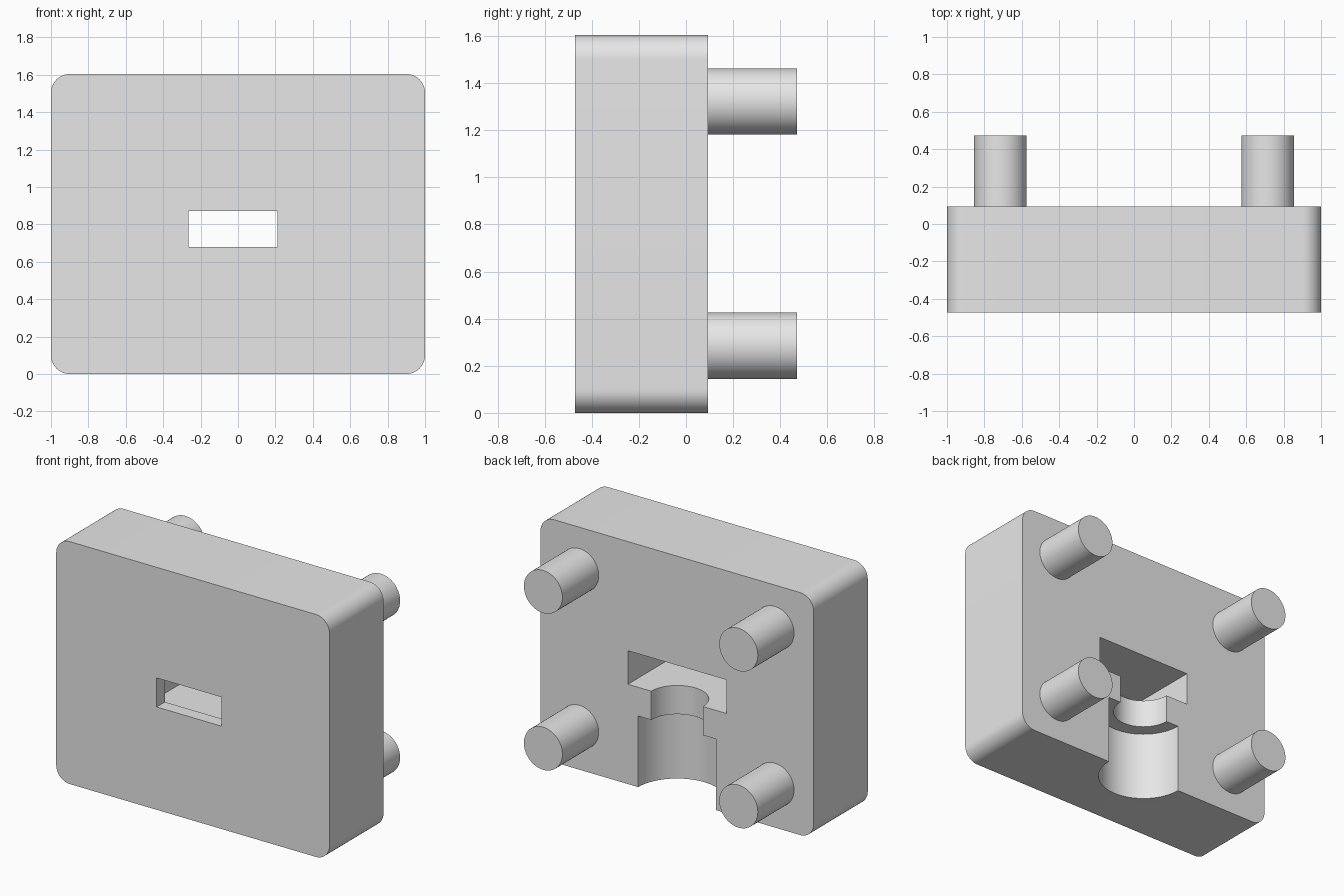
import bpy
import bmesh
from math import radians
from mathutils import Matrix, Vector

if "Cube" in bpy.data.objects:
    bpy.data.objects.remove(bpy.data.objects["Cube"], do_unlink=True)

HEIGHT = 1.604
FRONT, BACK, PEG_END = -0.472, 0.093, 0.472

grey = bpy.data.materials.new("plain grey")
grey.use_nodes = True
grey.diffuse_color = (0.8, 0.8, 0.8, 1)
grey.node_tree.nodes["Principled BSDF"].inputs["Base Color"].default_value = grey.diffuse_color


def make_object(name, bm):
    mesh = bpy.data.meshes.new(name)
    bm.to_mesh(mesh)
    bm.free()
    mesh.materials.append(grey)
    obj = bpy.data.objects.new(name, mesh)
    bpy.context.collection.objects.link(obj)
    return obj


def box(name, low, high, corner=0):
    """Box between two corners, optionally rounding the edges along y."""
    low, high = Vector(low), Vector(high)
    bm = bmesh.new()
    bmesh.ops.create_cube(bm, size=1)
    for v in bm.verts:
        v.co = (low + high) / 2 + v.co * (high - low)
    if corner:
        edges = [e for e in bm.edges
                 if abs(e.verts[0].co.y - e.verts[1].co.y) > 0.1]
        bmesh.ops.bevel(bm, geom=edges, offset=corner, segments=12,
                        profile=0.5, affect='EDGES')
    return make_object(name, bm)


def cylinder(name, start, end, radius):
    """Cylinder running between two points."""
    start, end = Vector(start), Vector(end)
    axis = end - start
    turn = axis.to_track_quat('Z', 'Y').to_matrix().to_4x4()
    bm = bmesh.new()
    bmesh.ops.create_cone(bm, cap_ends=True, segments=64, radius1=radius,
                          radius2=radius, depth=axis.length,
                          matrix=Matrix.Translation((start + end) / 2) @ turn)
    return make_object(name, bm)


# Rounded block
block = box("block", (-1, FRONT, 0), (1, BACK, HEIGHT), corner=0.1)

# Front slot, rear pocket, and the stepped half-round channel below it
cutters = [
    box("pocket_cutter", (-0.36, -0.385, 0.66), (0.36, 0.3, 0.882)),
    box("slot_cutter", (-0.265, -0.6, 0.68), (0.21, 0, 0.872)),
    cylinder("neck_cutter", (0, BACK, 0.3), (0, BACK, 0.75), 0.19),
    cylinder("channel_cutter", (0, BACK, -0.1), (0, BACK, 0.47), 0.285),
]
bpy.context.view_layer.objects.active = block
for cutter in cutters:
    cutter.hide_render = True
    cut = block.modifiers.new(cutter.name, 'BOOLEAN')
    cut.operation = 'DIFFERENCE'
    cut.solver = 'EXACT'
    cut.object = cutter
    bpy.ops.object.modifier_apply(modifier=cut.name)
    bpy.data.objects.remove(cutter, do_unlink=True)

# Four rear pegs
parts = [block]
for side, x in (("left", 0.715), ("right", -0.715)):
    for level, z in (("lower", 0.285), ("upper", 1.322)):
        parts.append(cylinder(f"{level}_{side}_peg", (x, BACK, z),
                              (x, PEG_END, z), 0.141))

# Smooth the round surfaces, keep the edges sharp
bpy.ops.object.select_all(action='DESELECT')
for part in parts:
    part.select_set(True)
bpy.ops.object.shade_smooth_by_angle(angle=radians(30))
